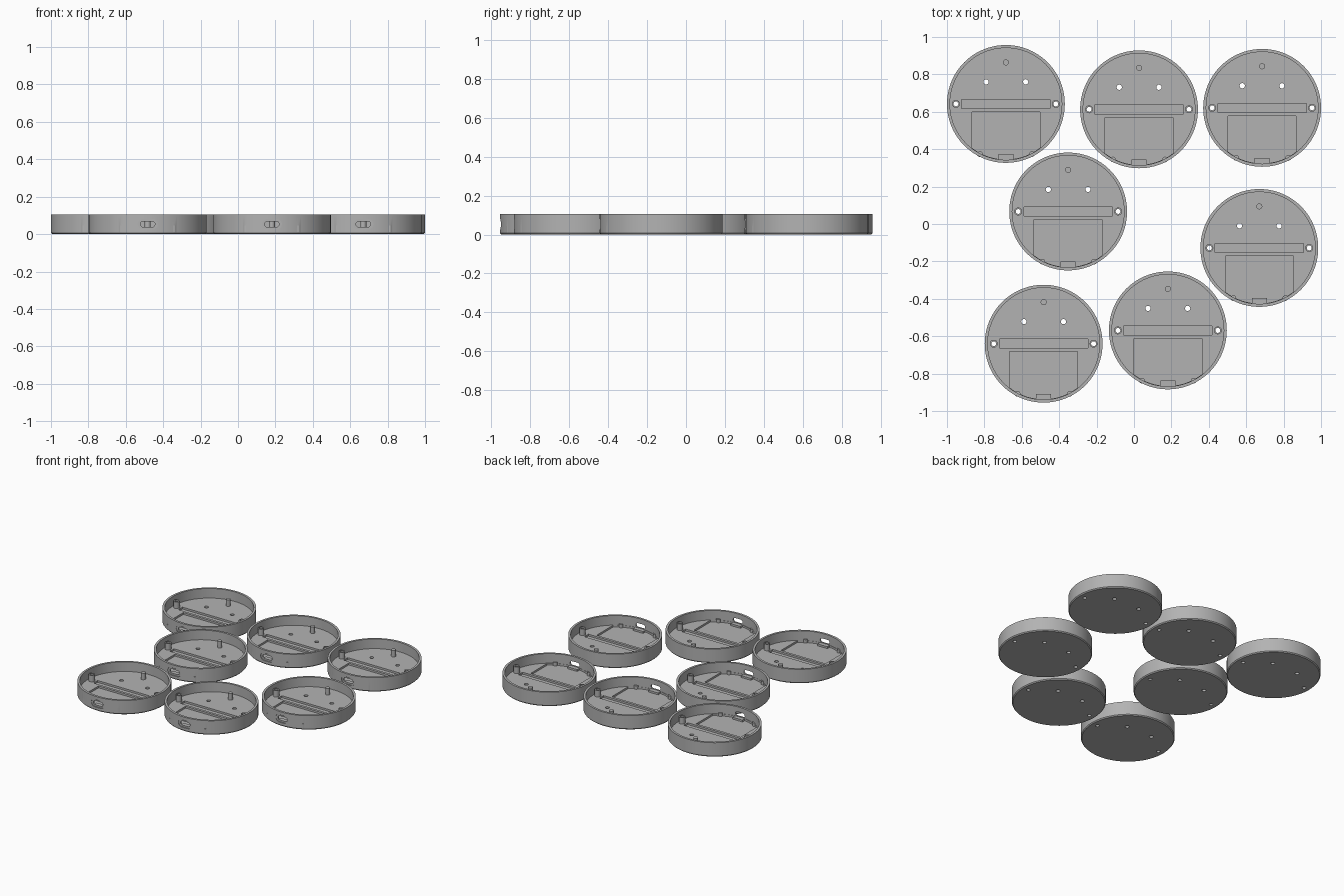
import bpy, bmesh, math
from mathutils import Vector

if "Cube" in bpy.data.objects:
    bpy.data.objects.remove(bpy.data.objects["Cube"])

CENTRES = [(-0.685, 0.642), (0.027, 0.613), (0.685, 0.621), (-0.352, 0.067),
           (0.670, -0.128), (-0.483, -0.640), (0.181, -0.569)]
R, R_IN, H = 0.315, 0.299, 0.105
FLOOR, POCKET, POST_TOP = 0.034, 0.020, 0.082

grey = bpy.data.materials.new("plain grey")
grey.diffuse_color = (0.45, 0.45, 0.45, 1)
grey.use_nodes = True
grey.node_tree.nodes["Principled BSDF"].inputs["Base Color"].default_value = grey.diffuse_color


def make_object(name, bm):
    bmesh.ops.recalc_face_normals(bm, faces=bm.faces)
    me = bpy.data.meshes.new(name)
    bm.to_mesh(me)
    bm.free()
    me.materials.append(grey)
    ob = bpy.data.objects.new(name, me)
    bpy.context.collection.objects.link(ob)
    return ob


def prism(name, outline, z0, z1):
    """Upright extrusion of an xy outline."""
    bm = bmesh.new()
    face = bm.faces.new([bm.verts.new((x, y, z0)) for x, y in outline])
    top = bmesh.ops.extrude_face_region(bm, geom=[face])["geom"]
    verts = [g for g in top if isinstance(g, bmesh.types.BMVert)]
    bmesh.ops.translate(bm, verts=verts, vec=(0, 0, z1 - z0))
    return make_object(name, bm)


def circle(x, y, r, n=24):
    return [(x + r * math.cos(2 * math.pi * i / n),
             y + r * math.sin(2 * math.pi * i / n)) for i in range(n)]


def rect(x0, x1, y0, y1):
    return [(x0, y0), (x1, y0), (x1, y1), (x0, y1)]


def lathe(name, profile, n=96):
    """Closed solid of revolution, profile runs from axis to axis."""
    bm = bmesh.new()
    rings = []
    for r, z in profile:
        rings.append([bm.verts.new((x, y, z)) for x, y in circle(0, 0, r, n)])
    for a, b in zip(rings, rings[1:]):
        for i in range(n):
            j = (i + 1) % n
            bm.faces.new((a[i], a[j], b[j], b[i]))
    bm.faces.new(rings[0])
    bm.faces.new(rings[-1])
    return make_object(name, bm)


def stadium(name, width, height, y0, y1, z):
    """Round-ended slot cutter running along y."""
    r, pts = height / 2, []
    for side, start in ((1, -90), (-1, 90)):
        for i in range(9):
            a = math.radians(start + i * 22.5)
            pts.append((side * (width / 2 - r) + r * math.cos(a), r * math.sin(a)))
    ob = prism(name, pts, 0, y1 - y0)
    for v in ob.data.vertices:
        x, h, d = v.co
        v.co = Vector((x, y0 + d, z + h))
    ob.data.flip_normals()
    return ob


# Round tray with chamfered foot and open top
tray = lathe("tray", [(R - 0.006, 0), (R, 0.007), (R, H), (R_IN, H), (R_IN, FLOOR)])

steps = []
# Board pocket, its lower edge follows the wall
arc = []
for i in range(17):
    x = -0.182 + 0.364 * i / 16
    arc.append((x, -math.sqrt(0.297 ** 2 - x * x)))
steps.append(("DIFFERENCE", prism("pocket_cut", arc + [(0.182, -0.043), (-0.182, -0.043)], POCKET, 0.05)))
# Long groove across the middle
steps.append(("DIFFERENCE", prism("groove_cut", rect(-0.237, 0.237, -0.024, 0.024), POCKET, 0.05)))
# Port ledge inside the wall
steps.append(("UNION", prism("port_ledge", rect(-0.04, 0.04, -0.304, -0.268), 0.012, FLOOR)))
# Side posts, locating post, and short pegs by the wall
for x, y, r, top in ((-0.267, 0, 0.021, POST_TOP), (0.267, 0, 0.021, POST_TOP),
                     (0, 0.222, 0.016, POST_TOP),
                     (-0.139, -0.268, 0.015, 0.045), (0.139, -0.268, 0.015, 0.045)):
    steps.append(("UNION", prism("post", circle(x, y, r), 0.010, top)))
# Through holes
for x, y, r in ((-0.267, 0, 0.013), (0.267, 0, 0.013),
                (-0.106, 0.118, 0.014), (0.106, 0.118, 0.014)):
    steps.append(("DIFFERENCE", prism("hole_cut", circle(x, y, r), -0.05, 0.2)))
# Port: shallow outer recess and smaller opening
steps.append(("DIFFERENCE", stadium("port_recess", 0.108, 0.054, -0.36, -0.307, 0.053)))
steps.append(("DIFFERENCE", stadium("port_opening", 0.078, 0.030, -0.36, -0.272, 0.053)))

for op, tool in steps:
    mod = tray.modifiers.new(tool.name, "BOOLEAN")
    mod.operation, mod.solver, mod.object = op, "EXACT", tool

# Bake the cuts and remove the helpers
deps = bpy.context.evaluated_depsgraph_get()
mesh = bpy.data.meshes.new_from_object(tray.evaluated_get(deps))
for ob in [tray] + [t for _, t in steps]:
    bpy.data.objects.remove(ob)
mesh.materials.clear()
mesh.materials.append(grey)
for p in mesh.polygons:
    p.material_index = 0

# Seven identical trays
for i, (x, y) in enumerate(CENTRES):
    ob = bpy.data.objects.new(f"round_tray_{i + 1}", mesh.copy())
    ob.location = (x, y, 0)
    bpy.context.collection.objects.link(ob)
    bpy.ops.object.select_all(action="DESELECT")
    ob.select_set(True)
    bpy.context.view_layer.objects.active = ob
    bpy.ops.object.shade_smooth_by_angle(angle=math.radians(30))
